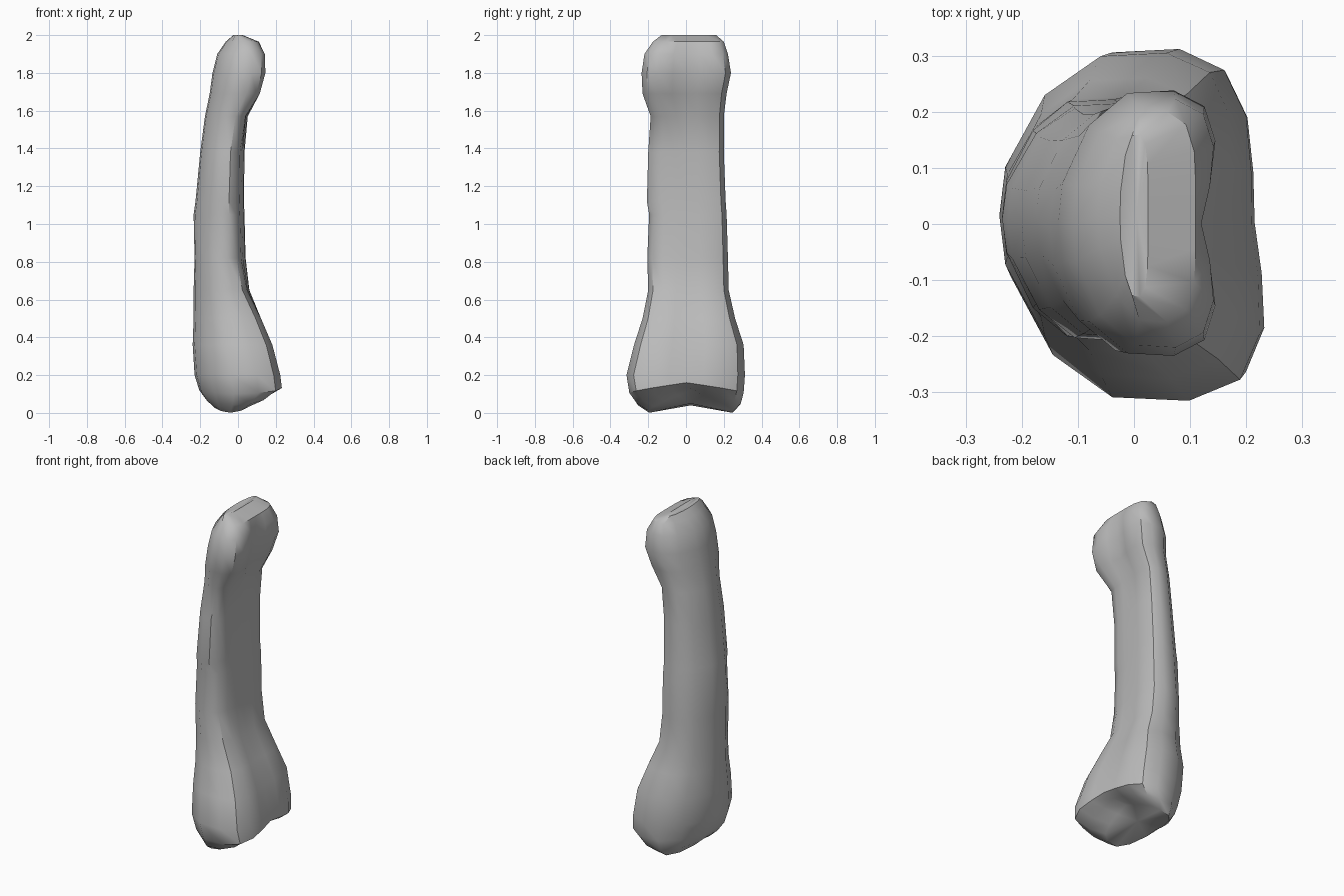
import bpy
import bmesh
import math

cube = bpy.data.objects.get("Cube")
if cube:
    bpy.data.objects.remove(cube, do_unlink=True)

# One matte grey for the whole bone
grey = bpy.data.materials.new("bone grey")
grey.use_nodes = True
colour = (0.5, 0.5, 0.5, 1)
grey.diffuse_color = colour
shader = grey.node_tree.nodes["Principled BSDF"]
shader.inputs["Base Color"].default_value = colour
shader.inputs["Roughness"].default_value = 0.8

# Half outline in unit space, from the convex back to the flat palm side
HALF = [(-1, 0), (-.95, .3), (-.62, .74), (-.15, .98), (.42, 1), (.8, .88), (.97, .62), (1, .3), (1, 0)]
OUTLINE = HALF + [(u, -v) for u, v in HALF[-2:0:-1]]

# height, x range, y range, back ridge, palm dent, sideways skew
SECTIONS = [
    (0, -.13, .08, -.2, .25, 0, 0, 0),
    (.04, -.17, .16, -.26, .29, 0, 0, -.01),
    (.1, -.205, .225, -.3, .305, 0, .01, -.025),
    (.2, -.23, .22, -.315, .312, 0, .01, -.02),
    (.36, -.24, .185, -.275, .305, 0, .02, -.01),
    (.5, -.235, .13, -.23, .26, 0, .02, 0),
    (.65, -.235, .06, -.2, .226, 0, .01, .01),
    (.82, -.23, .032, -.205, .222, 0, 0, .02),
    (1.05, -.235, .025, -.195, .215, .14, 0, .02),
    (1.12, -.225, .022, -.207, .21, .12, 0, .02),
    (1.38, -.2, .025, -.2, .2, .12, 0, .02),
    (1.57, -.175, .05, -.187, .2, .08, .01, .01),
    (1.69, -.15, .125, -.23, .215, 0, .04, 0),
    (1.8, -.135, .155, -.235, .238, 0, .04, 0),
    (1.9, -.11, .15, -.22, .222, 0, .03, 0),
    (1.965, -.065, .11, -.175, .2, 0, 0, 0),
    (2, -.025, .025, -.13, .16, 0, 0, 0),
]


def lerp(a, b, t):
    return a + (b - a) * t


def add_ring(bm, section):
    z, x0, x1, y0, y1, ridge, dent, skew = section
    ring = []
    for side, v in OUTLINE:
        # a positive ridge narrows the back of the section
        u = side + ridge * (1 - side ** 2)
        palm = max(u, 0)
        middle = max(0, 1 - abs(v))
        x = lerp(x0, x1, (u + 1) / 2) + skew * v * palm - dent * palm * middle ** 2
        y = lerp(y0, y1, (v + 1) / 2)
        # the joint surface rises at its middle and toward the palm
        lift = .04 * middle + .03 * palm + .05 * middle * palm
        ring.append(bm.verts.new((x, y, z + lift * max(0, 1 - z / .2))))
    return ring


def cap(bm, ring, height):
    centre = sum((v.co for v in ring), ring[0].co * 0) / len(ring)
    centre.z = height
    hub = bm.verts.new(centre)
    for a, b in zip(ring, ring[1:] + ring[:1]):
        bm.faces.new((a, b, hub))


# Bone: base, shaft and head lofted as one closed surface
bm = bmesh.new()
rings = [add_ring(bm, s) for s in SECTIONS]
for low, high in zip(rings, rings[1:]):
    for i in range(len(low)):
        j = (i + 1) % len(low)
        bm.faces.new((low[i], low[j], high[j], high[i]))
cap(bm, rings[0], .05)
cap(bm, rings[-1], 1.99)
bmesh.ops.recalc_face_normals(bm, faces=bm.faces)

mesh = bpy.data.meshes.new("finger_bone")
bm.to_mesh(mesh)
bm.free()
mesh.materials.append(grey)
bone = bpy.data.objects.new("finger_bone", mesh)
bpy.context.collection.objects.link(bone)

bpy.ops.object.select_all(action="DESELECT")
bone.select_set(True)
bpy.context.view_layer.objects.active = bone
bpy.ops.object.shade_smooth_by_angle(angle=math.radians(38))
